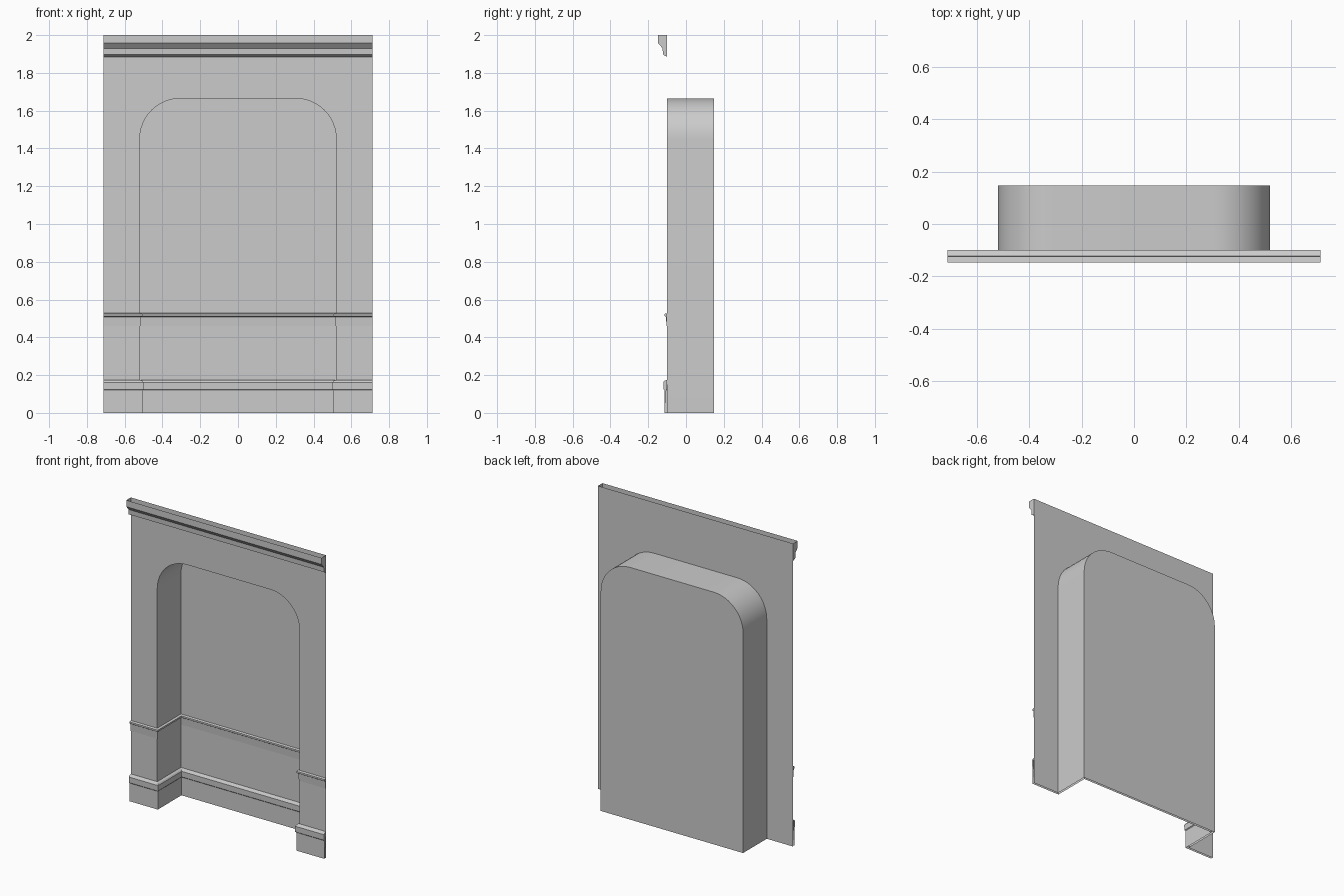
import bpy, bmesh, math
from mathutils import Vector

if "Cube" in bpy.data.objects:
    bpy.data.objects.remove(bpy.data.objects["Cube"])

W, H = 0.713, 2.0            # half width and height of the wall
A, TOP, R = 0.52, 1.665, 0.215   # alcove half width, height, corner radius
FRONT, BACK = -0.1, 0.147


def finish(name, bm, smooth=False):
    me = bpy.data.meshes.new(name)
    bm.to_mesh(me)
    bm.free()
    ob = bpy.data.objects.new(name, me)
    bpy.context.collection.objects.link(ob)
    if smooth:
        bpy.context.view_layer.objects.active = ob
        ob.select_set(True)
        bpy.ops.object.shade_smooth_by_angle(angle=math.radians(30))
        ob.select_set(False)
    return ob


def arch(n=12):
    """Alcove opening from bottom left, over the top, to bottom right (x, z)."""
    left = [(-A, 0)]
    for i in range(n + 1):
        t = math.pi / 2 * i / n
        left.append((-A + R - R * math.cos(t), TOP - R + R * math.sin(t)))
    return left + [(-x, z) for x, z in reversed(left)]


def sweep(name, path, profile):
    """Mitred moulding: profile is (depth, z), path is (x, y), room on the right."""
    pts = [Vector(p) for p in path]
    dirs = [(b - a).normalized() for a, b in zip(pts, pts[1:])]
    norms = [Vector((d.y, -d.x)) for d in dirs]
    bm = bmesh.new()
    rings = []
    for i, p in enumerate(pts):
        n0, n1 = norms[max(i - 1, 0)], norms[min(i, len(norms) - 1)]
        m = (n0 + n1) / (1 + n0.dot(n1))
        rings.append([bm.verts.new((p.x + m.x * d, p.y + m.y * d, z)) for d, z in profile])
    for r0, r1 in zip(rings, rings[1:]):
        for j in range(len(profile) - 1):
            bm.faces.new((r0[j], r0[j + 1], r1[j + 1], r1[j]))
    bm.faces.new(list(reversed(rings[0])))
    bm.faces.new(rings[-1])
    return finish(name, bm)


# Front wall with the arched opening
outline = [(-W, 0)] + arch() + [(W, 0), (W, H), (-W, H)]
bm = bmesh.new()
f = bm.faces.new([bm.verts.new((x, FRONT, z)) for x, z in outline])
f.normal_update()
if f.normal.y > 0:
    f.normal_flip()
bmesh.ops.triangulate(bm, faces=bm.faces[:])
finish("wall_panel", bm)

# Recessed alcove: sides, rounded top and back, open at the floor
bm = bmesh.new()
near = [bm.verts.new((x, FRONT, z)) for x, z in arch()]
far = [bm.verts.new((x, BACK, z)) for x, z in arch()]
for i in range(len(near) - 1):
    bm.faces.new((near[i], near[i + 1], far[i + 1], far[i]))
bm.faces.new(list(reversed(far)))
back = bm.faces[:] 
bmesh.ops.recalc_face_normals(bm, faces=back)
bm.normal_update()
bm.faces.ensure_lookup_table()
if bm.faces[-1].normal.y > 0:
    bmesh.ops.reverse_faces(bm, faces=bm.faces[:])
finish("alcove", bm, smooth=True)

# Mouldings that follow the wall into the alcove
path = [(-W, FRONT), (-A, FRONT), (-A, BACK), (A, BACK), (A, FRONT), (W, FRONT)]
sweep("baseboard", path,
      [(0, 0.175), (0.014, 0.17), (0.02, 0.162), (0.019, 0.125), (0.014, 0.12), (0.014, 0)])
sweep("chair_rail", path,
      [(0, 0.528), (0.014, 0.524), (0.014, 0.513), (0.006, 0.508), (0.003, 0.46), (0, 0.46)])

# Cornice along the top edge, open above
sweep("cornice", [(-W, FRONT), (W, FRONT)],
      [(0.047, H), (0.047, 1.957), (0.024, 1.93), (0.022, 1.897), (0, 1.885), (0, H)])
